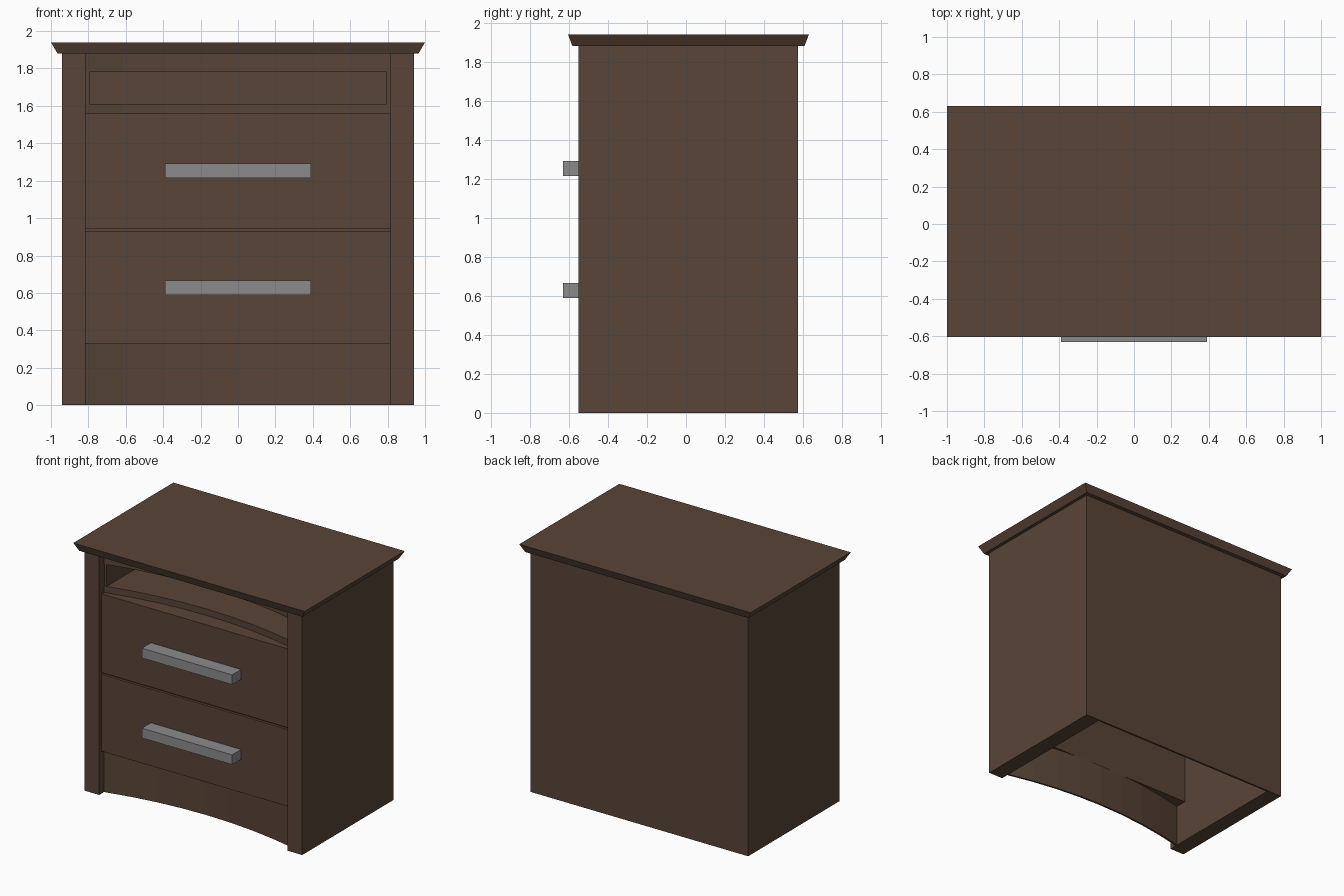
import bpy, bmesh

cube = bpy.data.objects.get("Cube")
if cube:
    bpy.data.objects.remove(cube, do_unlink=True)


def material(name, colour):
    m = bpy.data.materials.new(name)
    m.use_nodes = True
    m.diffuse_color = colour
    bsdf = next(n for n in m.node_tree.nodes if n.type == 'BSDF_PRINCIPLED')
    bsdf.inputs["Base Color"].default_value = colour
    bsdf.inputs["Roughness"].default_value = 0.7
    return m


wood = material("dark wood", (0.098, 0.058, 0.038, 1))
metal = material("grey metal", (0.26, 0.26, 0.26, 1))


def prism(name, plan, z0, z1, mat=wood, top_plan=None):
    """Solid between a plan outline at z0 and a matching one at z1."""
    bm = bmesh.new()
    low = [bm.verts.new((x, y, z0)) for x, y in plan]
    high = [bm.verts.new((x, y, z1)) for x, y in (top_plan or plan)]
    bm.faces.new(low)
    bm.faces.new(high)
    n = len(plan)
    for i in range(n):
        j = (i + 1) % n
        bm.faces.new((low[i], low[j], high[j], high[i]))
    bmesh.ops.recalc_face_normals(bm, faces=bm.faces)
    mesh = bpy.data.meshes.new(name)
    bm.to_mesh(mesh)
    bm.free()
    mesh.materials.append(mat)
    ob = bpy.data.objects.new(name, mesh)
    bpy.context.scene.collection.objects.link(ob)
    return ob


def rect(x0, x1, y0, y1):
    return [(x0, y0), (x1, y0), (x1, y1), (x0, y1)]


INNER = 0.815      # half width between the side panels
FRONT, BACK = -0.55, 0.575
BOW, SEGMENTS = 0.10, 8


def arc(offset=0.0):
    """Plan curve that bows inward from the side panels."""
    xs = [INNER * (2 * i / SEGMENTS - 1) for i in range(SEGMENTS + 1)]
    return [(x, -0.49 + offset + BOW * (1 - (x / INNER) ** 2)) for x in xs]


# Side panels and the liners of the open shelf
for side, label in ((1, "left"), (-1, "right")):
    prism(label + "_side_panel", rect(side * INNER, side * 0.94, FRONT, BACK), 0, 1.88)
    prism(label + "_shelf_liner", rect(side * 0.795, side * INNER, -0.485, BACK - 0.02), 1.61, 1.78)

# Back panel
prism("back_panel", rect(-INNER, INNER, BACK - 0.015, BACK), 0, 1.88)

# Curved kick board, shelf floor and shelf ceiling
prism("kick_board", arc() + arc(0.015)[::-1], 0, 0.33)
rear = [(INNER, BACK - 0.015), (-INNER, BACK - 0.015)]
prism("shelf_floor", arc() + rear, 1.56, 1.61)
prism("shelf_ceiling", arc() + rear, 1.78, 1.88)

# Drawers with bar handles, and the rail between them
for label, z0, z1, handle_z in (("lower", 0.33, 0.93, 0.628), ("upper", 0.945, 1.56, 1.253)):
    prism(label + "_drawer", rect(-INNER, INNER, -0.52, -0.385), z0, z1)
    prism(label + "_handle", rect(-0.39, 0.39, -0.63, -0.52), handle_z - 0.038, handle_z + 0.038, metal)
prism("drawer_rail", rect(-INNER, INNER, -0.50, -0.385), 0.93, 0.945)

# Flared top slab
prism("top_slab", rect(-0.965, 0.965, -0.582, 0.607), 1.88, 1.94,
      top_plan=rect(-1, 1, -0.605, 0.63))
